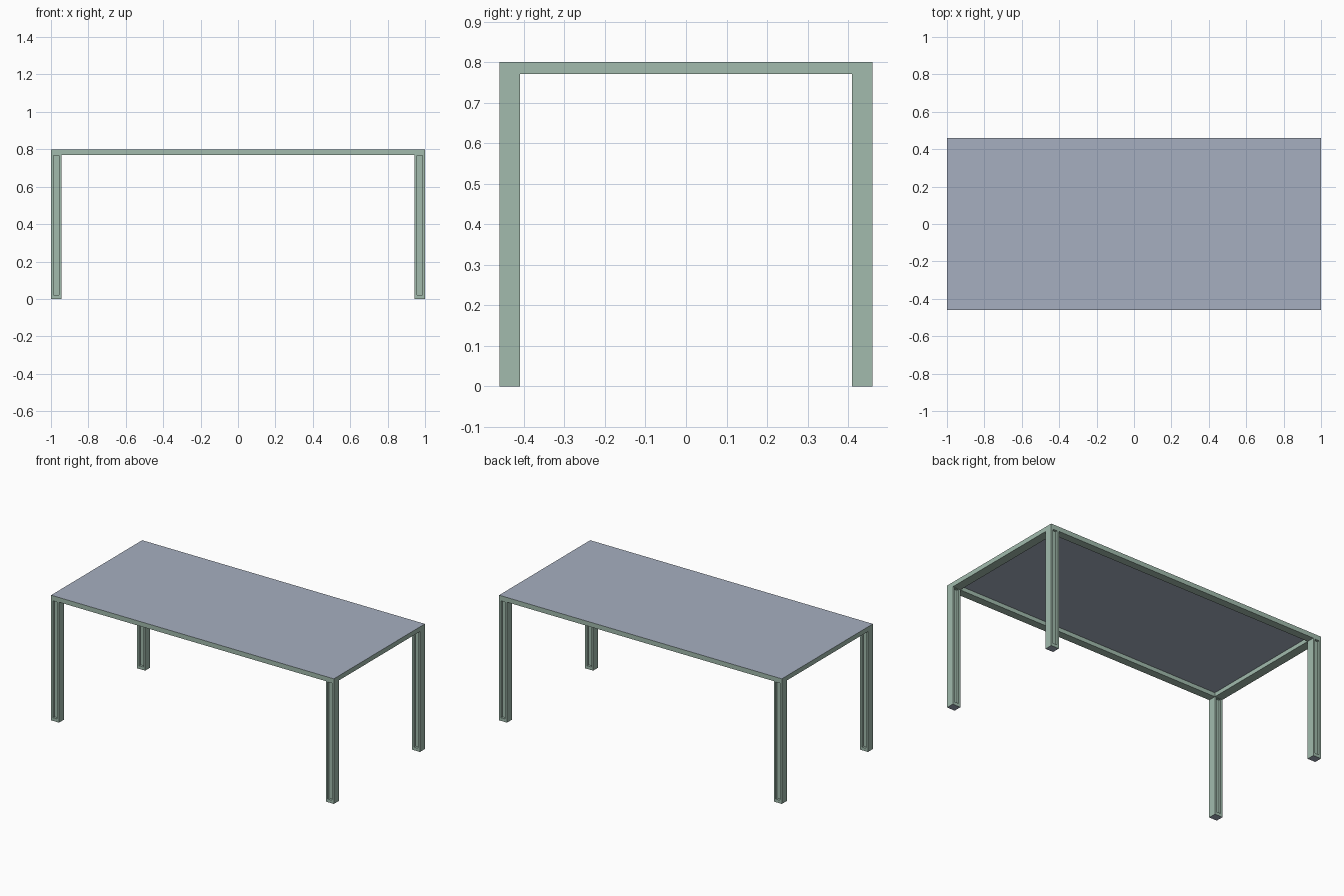
import bpy, bmesh

if "Cube" in bpy.data.objects:
    bpy.data.objects.remove(bpy.data.objects["Cube"])

HX, HY, TOP = 1.0, 0.46, 0.80        # half length, half width, height
LX, LY = 0.056, 0.05                 # leg section
RAIL_Z, PANEL = 0.77, 0.004          # underside of rails, panel thickness


def material(name, rgb):
    m = bpy.data.materials.new(name)
    m.diffuse_color = (*rgb, 1)
    m.use_nodes = True
    m.node_tree.nodes["Principled BSDF"].inputs["Base Color"].default_value = m.diffuse_color
    return m


green = material("frame_green", (0.36, 0.50, 0.42))
slate = material("slate_blue", (0.38, 0.43, 0.53))


def finish(bm, name, mats, mirror=False):
    bmesh.ops.recalc_face_normals(bm, faces=bm.faces)
    me = bpy.data.meshes.new(name)
    bm.to_mesh(me)
    bm.free()
    for m in mats:
        me.materials.append(m)
    ob = bpy.data.objects.new(name, me)
    bpy.context.collection.objects.link(ob)
    if mirror:
        mod = ob.modifiers.new("four_corners", 'MIRROR')
        mod.use_axis = (True, True, False)
        mod.use_mirror_merge = False
    return ob


def box(lo, hi):
    bm = bmesh.new()
    bmesh.ops.create_cube(bm, size=1)
    for v in bm.verts:
        for i in range(3):
            v.co[i] = hi[i] if v.co[i] > 0 else lo[i]
    bm.normal_update()
    return bm


# Legs: one grooved post, mirrored to all four corners
bm = box((HX - LX, HY - LY, 0), (HX, HY, RAIL_Z))
for f in [f for f in bm.faces if abs(f.normal.y) > 0.9]:
    n = f.normal.copy()
    bmesh.ops.inset_individual(bm, faces=[f], thickness=0.018)
    for v in f.verts:                # groove runs up to the rail
        v.co.z = 0.02 if v.co.z < 0.4 else RAIL_Z - 0.002
    groove = bmesh.ops.extrude_discrete_faces(bm, faces=[f])["faces"][0]
    bmesh.ops.translate(bm, verts=groove.verts, vec=-n * 0.015)
bm.normal_update()
for f in bm.faces:                   # sole of the foot
    if f.normal.z < -0.9 and f.calc_center_median().z < 0.001:
        f.material_index = 1
finish(bm, "legs", (green, slate), mirror=True)

# Rails: mitred rectangular ring under the panel
bm = bmesh.new()
corners = [(-1, -1), (1, -1), (1, 1), (-1, 1)]
outer = [bm.verts.new((x * HX, y * HY, RAIL_Z)) for x, y in corners]
inner = [bm.verts.new((x * (HX - LX), y * (HY - LY), RAIL_Z)) for x, y in corners]
ring = []
for i in range(4):
    j = (i + 1) % 4
    ring.append(bm.faces.new((outer[i], outer[j], inner[j], inner[i])))
ext = bmesh.ops.extrude_face_region(bm, geom=ring, use_keep_orig=True)
bmesh.ops.translate(bm, vec=(0, 0, TOP - PANEL - RAIL_Z),
                    verts=[g for g in ext["geom"] if isinstance(g, bmesh.types.BMVert)])
finish(bm, "rails", (green,))

# Table top: thin panel with green edges
bm = box((-HX, -HY, TOP - PANEL), (HX, HY, TOP))
for f in bm.faces:
    f.material_index = 0 if abs(f.normal.z) > 0.5 else 1
finish(bm, "table_top", (slate, green))
